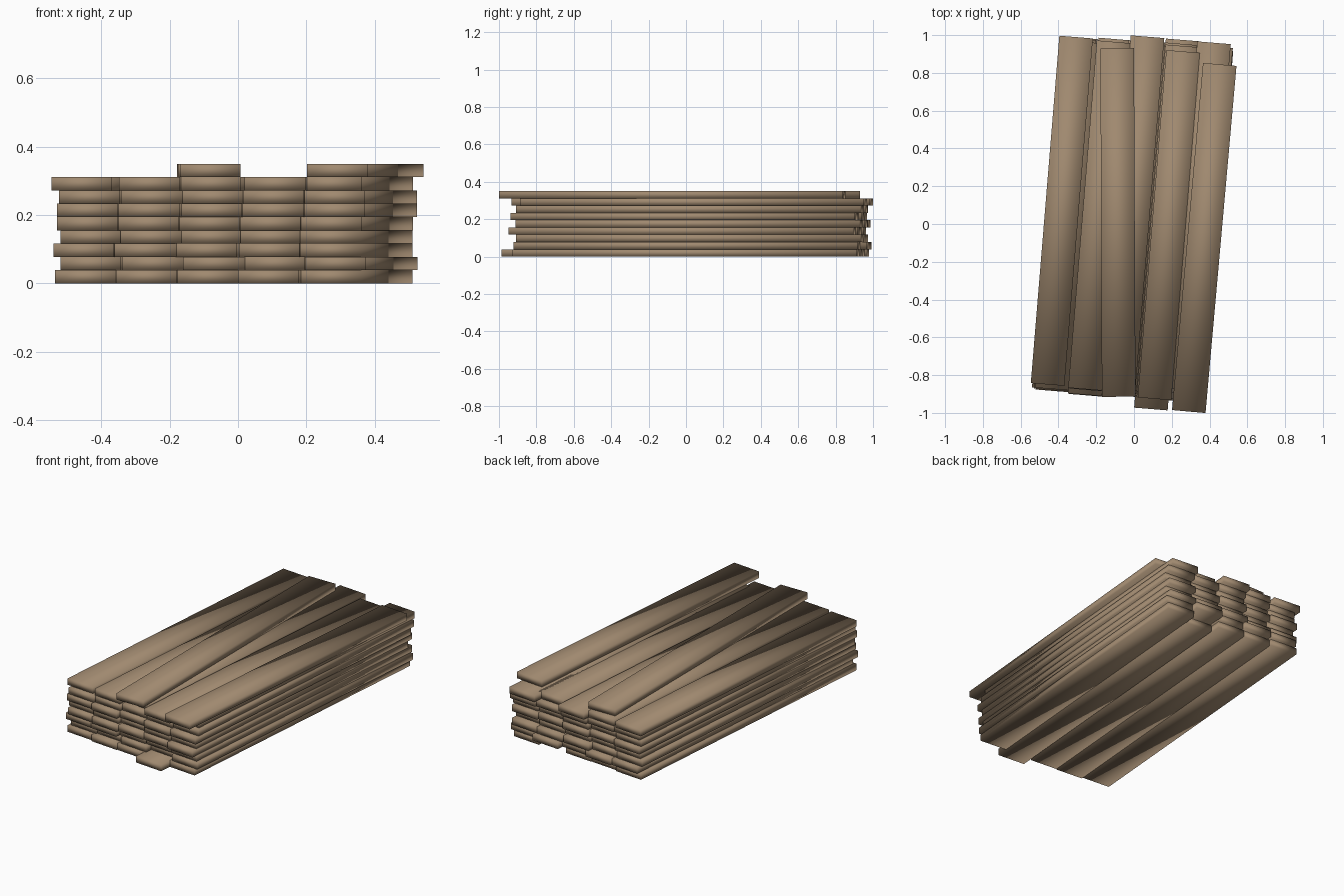
import bpy, math, random

if "Cube" in bpy.data.objects:
    bpy.data.objects.remove(bpy.data.objects["Cube"])

random.seed(4)
LENGTH, WIDTH, THICK = 1.845, 0.178, 0.0389

wood = bpy.data.materials.new("weathered wood")
wood.diffuse_color = (0.35, 0.25, 0.16, 1)
wood.use_nodes = True
wood.node_tree.nodes["Principled BSDF"].inputs["Base Color"].default_value = wood.diffuse_color


def plank(name, x, y, layer, tilt):
    """One smooth-shaded board, leaning clockwise by tilt degrees seen from above."""
    bpy.ops.mesh.primitive_cube_add(size=1)
    ob = bpy.context.object
    ob.name = name
    for v in ob.data.vertices:
        v.co.x *= WIDTH
        v.co.y *= LENGTH
        v.co.z *= THICK
    ob.location = (x, y, (layer + 0.5) * THICK)
    ob.rotation_euler.z = -math.radians(tilt)
    ob.data.materials.append(wood)
    for p in ob.data.polygons:
        p.use_smooth = True


# Full layers, bottom to top: centre of leftmost board, centre of rightmost board
layers = [
    (-0.371, 0.051, 0.346, 0.000),
    (-0.356, 0.066, 0.361, 0.004),
    (-0.376, 0.046, 0.346, 0.019),
    (-0.356, 0.036, 0.346, -0.021),
    (-0.366, 0.061, 0.348, 0.014),
    (-0.366, 0.041, 0.359, -0.011),
    (-0.359, 0.046, 0.359, 0.019),
]
# Boards that slide out of line: (layer, column) -> y
slipped = {(0, 3): -0.06, (1, 3): 0.055}

for n, (x0, y0, x4, y4) in enumerate(layers):
    for i in range(5):
        t = i / 4
        inner = 0 < i < 4
        x = x0 + (x4 - x0) * t + (random.uniform(-0.002, 0.002) if inner else 0)
        y = y0 + (y4 - y0) * t + (random.uniform(-0.015, 0.015) if inner else 0)
        y = slipped.get((n, i), y)
        plank(f"plank_layer{n + 1}_{i + 1}", x, y, n, 4.7)

# Uppermost full layer
for i, (x, y) in enumerate([(-0.382, 0.07), (-0.184, 0.045), (-0.004, 0.072),
                            (0.184, -0.006), (0.348, 0.04)]):
    plank(f"plank_layer8_{i + 1}", x, y, 7, 4.7)

# Two loose boards on top
plank("loose_plank_middle", -0.085, 0.008, 8, -0.25)
plank("loose_plank_right", 0.372, -0.074, 8, 5.1)
